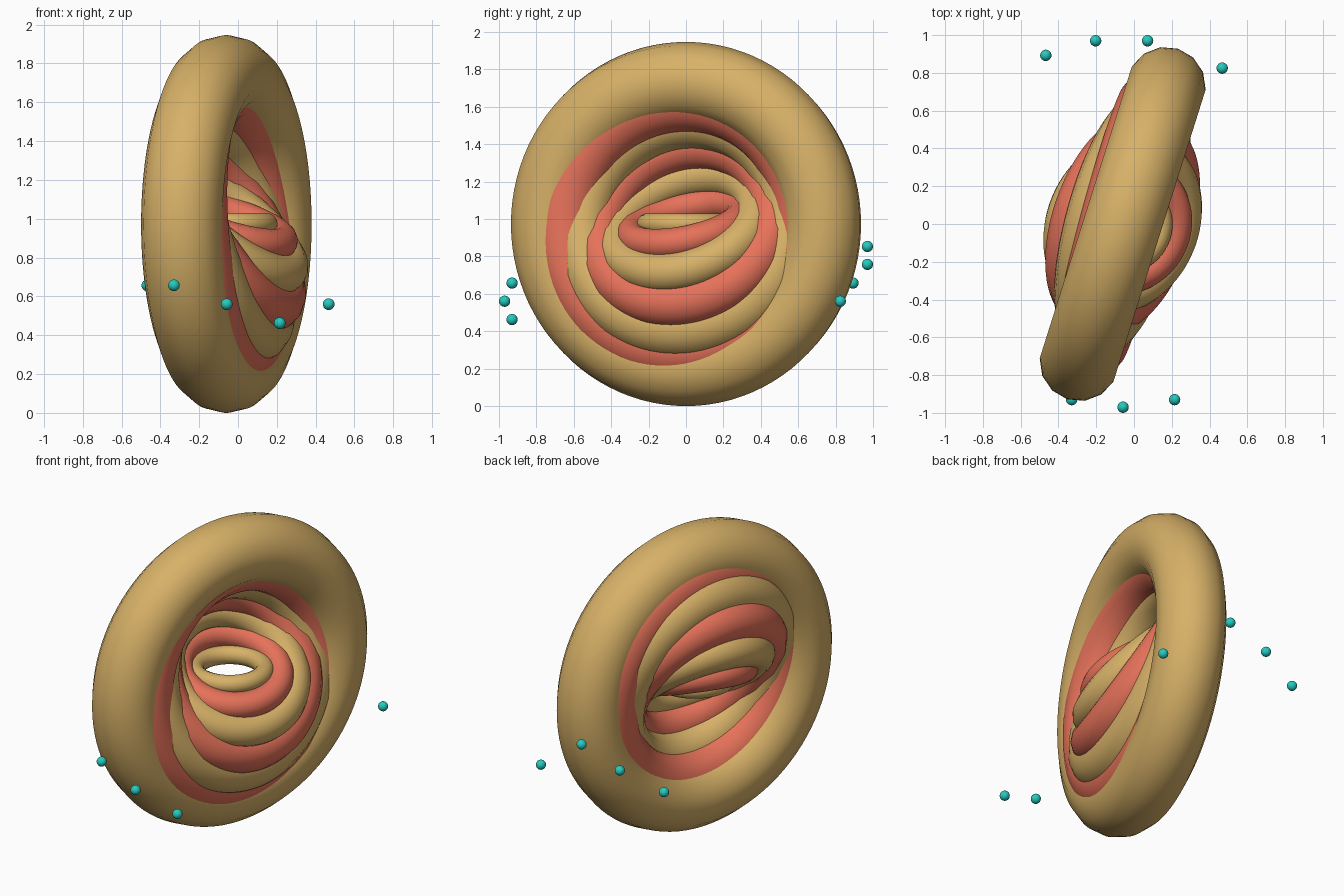
import bpy
from math import radians

cube = bpy.data.objects.get("Cube")
if cube:
    bpy.data.objects.remove(cube, do_unlink=True)


def material(name, rgb):
    mat = bpy.data.materials.new(name)
    mat.use_nodes = True
    color = (*rgb, 1.0)
    mat.diffuse_color = color
    mat.node_tree.nodes["Principled BSDF"].inputs["Base Color"].default_value = color
    return mat


gold = material("gold", (0.68, 0.44, 0.138))
coral = material("coral", (0.79, 0.168, 0.102))
teal = material("teal", (0.018, 0.59, 0.52))

CENTER = (-0.06, 0.0, 0.973)
RINGS = 7
INNER, OUTER = 0.207, 0.7635  # major radii of the smallest and largest ring


def finish(name, mat):
    obj = bpy.context.object
    obj.name = name
    obj.data.materials.append(mat)
    bpy.ops.object.shade_smooth()


# Nested rings sharing one centre, each larger one turned further about all axes
for i in range(RINGS):
    size = INNER + i * (OUTER - INNER) / (RINGS - 1)
    bpy.ops.mesh.primitive_torus_add(
        major_radius=size, minor_radius=size * 0.275,
        major_segments=96, minor_segments=14,
        location=CENTER,
        rotation=(radians(15 * i), radians(15 * i), radians(12.08 * i)))
    finish(f"ring_{i + 1}", coral if i % 2 else gold)

# Small beads floating in front and behind
beads = {
    "front_bead": [(-0.33, -0.93, 0.657), (-0.058, -0.97, 0.56), (0.215, -0.93, 0.462)],
    "back_bead": [(0.072, 0.97, 0.853), (-0.203, 0.97, 0.757),
                  (-0.467, 0.893, 0.657), (0.467, 0.825, 0.56)],
}
for name, places in beads.items():
    for n, place in enumerate(places, 1):
        bpy.ops.mesh.primitive_uv_sphere_add(
            segments=24, ring_count=12, radius=0.03, location=place)
        finish(f"{name}_{n}", teal)
